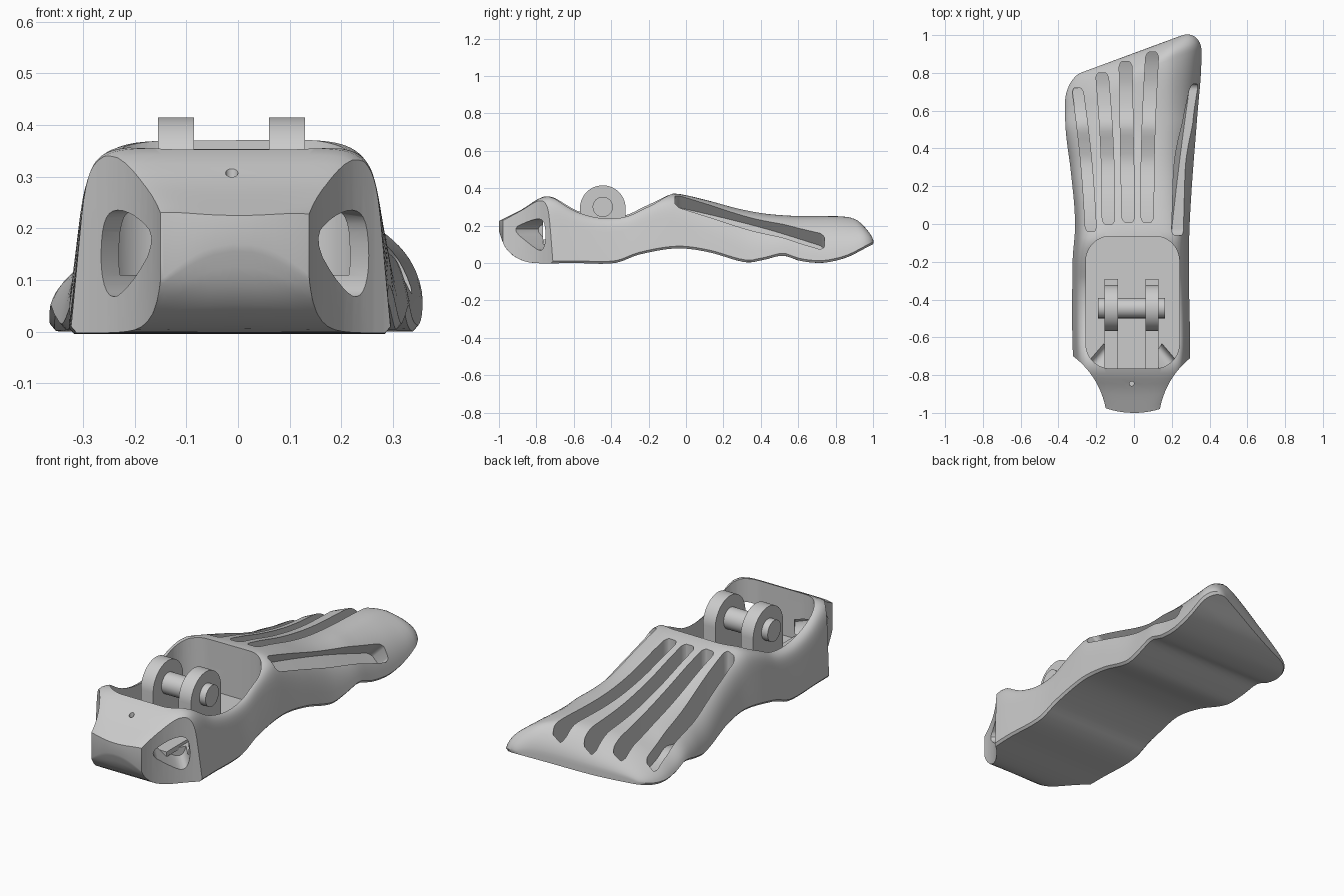
import bpy, bmesh
from math import sin, cos, pi, sqrt
from mathutils import Vector

if "Cube" in bpy.data.objects:
    bpy.data.objects.remove(bpy.data.objects["Cube"])


def mesh_object(name, verts, faces):
    bm = bmesh.new()
    vs = [bm.verts.new(v) for v in verts]
    for f in faces:
        bm.faces.new([vs[i] for i in f])
    bmesh.ops.recalc_face_normals(bm, faces=bm.faces)
    me = bpy.data.meshes.new(name)
    bm.to_mesh(me)
    bm.free()
    ob = bpy.data.objects.new(name, me)
    bpy.context.collection.objects.link(ob)
    return ob


def loft(name, rings, caps):
    n = len(rings[0])
    faces = [(r*n+i, r*n+(i+1) % n, (r+1)*n+(i+1) % n, (r+1)*n+i)
             for r in range(len(rings)-1) for i in range(n)]
    for base in (0, (len(rings)-1)*n):
        faces += [[base+i for i in f] for f in caps]
    return mesh_object(name, [v for r in rings for v in r], faces)


def prism(name, a, b):
    return loft(name, [a, b], [list(range(len(a)))])


def curve(*pts):
    """Smooth interpolation through (t, value) knots, clamped at the ends."""
    def tan(i):
        a, b = pts[max(i-1, 0)], pts[min(i+1, len(pts)-1)]
        return (b[1]-a[1])/(b[0]-a[0])

    def f(t):
        if t <= pts[0][0]: return pts[0][1]
        for i in range(len(pts)-1):
            (a, p), (b, q) = pts[i], pts[i+1]
            if t <= b:
                h = b-a
                u = (t-a)/h
                return ((2*u**3-3*u*u+1)*p + (u**3-2*u*u+u)*h*tan(i)
                        + (3*u*u-2*u**3)*q + (u**3-u*u)*h*tan(i+1))
        return pts[-1][1]
    return f


def clamp(v): return max(0.0, min(1.0, v))


# Foot profiles along the length
sole = curve((-1, .17), (-.97, .09), (-.91, .03), (-.82, .001), (-.6, 0), (-.38, 0), (-.25, .045),
             (-.05, .078), (.12, .058), (.32, .004), (.42, .018), (.52, .04), (.6, .014),
             (.68, .002), (.75, .003), (.86, .03), (.97, .085), (1, .1))
top = curve((-1, .225), (-.88, .285), (-.77, .352), (-.7, .352), (-.58, .285), (-.45, .252),
            (-.32, .262), (-.22, .31), (-.1, .365), (-.05, .372), (.1, .343), (.3, .297),
            (.5, .275), (.8, .275), (.92, .262), (1, .25))
drop = curve((-.1, 0), (.3, .05), (.7, .15), (1, .17))
left = curve((-1, -.24), (-.9, -.29), (-.72, -.322), (-.2, -.325), (0, -.312), (.3, -.333),
             (.6, -.362), (.9, -.365))
right = curve((-1, .22), (-.9, .27), (-.72, .295), (-.2, .29), (.1, .3), (.5, .335), (.7, .355), (.9, .358))
power = curve((-1, 4), (-.75, 9), (-.2, 9), (0, 5), (.3, 3), (.6, 2.5), (.9, 2.5))
SHEAR, TIP, M = .37, .905, 48


def section(s):
    """Closed cross-section: rounded upper arc, then the sole underneath."""
    e = clamp((s-.78)/(TIP-.78))
    shrink = .11*(1-sqrt(1-e*e))
    xl, xr = left(s)+shrink*.8, right(s)-shrink
    mid, half, n = (xl+xr)/2, (xr-xl)/2, power(s)
    k = SHEAR*clamp((s-.1)/.7)
    bow = clamp((-.8-s)/.2)*1.1
    up, low = [], []
    for i in range(M+1):
        c = cos(pi*i/M)
        px = (1 if c > 0 else -1)*(.5*abs(c)+.5*abs(c)**(2/n))
        pz = max(0, 1-abs(px)**n)**(1/n) if 0 < i < M else 0
        x = mid+half*px*(1-.1*pz)
        y = s+k*x+bow*x*x
        zb = sole(y)
        zt = top(y)-drop(y)*max(0, (.2-x)/.55)**1.2
        g0 = .74+.08*clamp((x+.1)/.3)
        g = clamp((s-g0)/(TIP-g0))
        zt = max(zb+.03, zb+.03+(zt-zb-.03)*sqrt(1-g*g))
        up.append((x, y, zb+.012+(zt-zb-.012)*pz))
        x = mid+(half-.01)*px
        y = s+k*x+bow*x*x
        low.append((x, y, sole(y)))
    return up+low[::-1]


N2 = 2*M+1
CAP = [(i, i+1, N2-i-1, N2-i) for i in range(M)]
stations = [-1, -.995, -.985] + [-.97+.03*i for i in range(60)] \
    + [.815, .83, .845, .86, .87, .88, .887, .893, .898, .902, .904, TIP]
foot = loft("foot_shell", [section(s) for s in stations], CAP)
cutters = []


# Ankle well
def round_rect(x0, x1, y0, y1, r, steps=12):
    pts = []
    for q, (cx, cy) in enumerate([(x1-r, y1-r), (x0+r, y1-r), (x0+r, y0+r), (x1-r, y0+r)]):
        pts += [(cx+r*cos(pi/2*(q+i/steps)), cy+r*sin(pi/2*(q+i/steps))) for i in range(steps+1)]
    return pts


rr = round_rect(-.255, .24, -.765, -.065, .13)
cutters.append(prism("well_cutter", [(x, y, .11) for x, y in rr], [(x, y, .7) for x, y in rr]))


# Deep grooves between the toe ribs
def slot(xa, ya, xb, yb, hw, bend=0, tilt=0, z=None, lo=0, hi=.5):
    d, w = Vector((sin(tilt), 0, cos(tilt))), Vector((cos(tilt), 0, -sin(tilt)))
    rings = []
    for i in range(41):
        t = i/40
        t = t*t*(3-2*t)
        y = ya+(yb-ya)*t
        c = Vector((xa+(xb-xa)*t+bend*sin(pi*t), y, z(y) if z else sole(y)+.046))
        h = hw*(.5+.5*sqrt(clamp(min(t, 1-t)/.03)))
        rings.append([c+w*a*h+d*b for a, b in ((-1, lo), (1, lo), (1, hi), (-1, hi))])
    cutters.append(loft("slot_cutter", rings, [(0, 1, 2, 3)]))


slot(-.228, -.04, -.30, .72, .029, .01)
slot(-.135, 0, -.17, .80, .033, .01)
slot(-.03, .01, -.045, .86, .034, 0)
slot(.07, .01, .097, .91, .034, -.008)
side_z = curve((-.06, .34), (.2, .28), (.45, .215), (.74, .125))
slot(.235, -.06, .335, .74, .045, -.004, pi/4, side_z, -.1, .2)


# Concave heel corners with rounded triangular holes
def smooth(p, n=2):
    for _ in range(n):
        p = [q for a, b in zip(p, p[1:]+p[:1])
             for q in ((.75*a[0]+.25*b[0], .75*a[1]+.25*b[1]), (.25*a[0]+.75*b[0], .25*a[1]+.75*b[1]))]
    return p


def disc(axis, centre, r, n=64):
    u = Vector((0, 1, 0)) if axis == 'X' else Vector((1, 0, 0))
    v = Vector((0, 0, 1)) if axis == 'X' else Vector((0, 1, 0))
    return [Vector(centre)+u*r*cos(2*pi*i/n)+v*r*sin(2*pi*i/n) for i in range(n)]


def rod(name, axis, a, b, r, n=64):
    return prism(name, disc(axis, a, r, n), disc(axis, b, r, n))


tri = smooth([(-.125, .18), (-.03, .225), (.05, .24), (.085, .21), (.09, .11), (.06, .06), (.0, .085)])
for m in (1, -1):
    ox = -.012 if m < 0 else 0
    cutters.append(rod("heel_corner_cutter", 'Z', (m*.58+ox, -1.06, -.2), (m*.58+ox, -1.06, .7), .45, 96))
    ends = [[(m*(.215+.52*a+.65*t)+ox, -.835+.85*a-.76*t, z) for a, z in tri] for t in (-.17, .3)]
    cutters.append(prism("heel_hole_cutter", *ends))

# Small pin hole in the heel top
cutters.append(rod("pin_hole_cutter", 'Z', (-.012, -.845, .2), (-.012, -.845, .5), .012, 20))

for c in cutters:
    c.hide_render = True
    md = foot.modifiers.new("cut", 'BOOLEAN')
    md.operation, md.solver, md.object = 'DIFFERENCE', 'EXACT', c
    bpy.context.view_layer.objects.active = foot
    bpy.ops.object.modifier_apply(modifier=md.name)
    bpy.data.objects.remove(c)

# Ankle hinge: two lugs on low rails, joined by a pin
smooth_parts = [foot]
for name, x0, x1 in (("hinge_lug_left", -.155, -.085), ("hinge_lug_right", .06, .13)):
    prof = [(-.445+.122*cos(pi*i/32), .293+.122*sin(pi*i/32)) for i in range(33)] + [(-.567, .1), (-.323, .1)]
    smooth_parts.append(prism(name, [(x0, y, z) for y, z in prof], [(x1, y, z) for y, z in prof]))
    rail = [(-.765, .1), (-.29, .1), (-.29, .125), (-.765, .125)]
    prism(name.replace("lug", "rail"), [(x0, y, z) for y, z in rail], [(x1, y, z) for y, z in rail])
smooth_parts.append(rod("hinge_pin", 'X', (-.19, -.445, .3), (.165, -.445, .3), .054))

bpy.ops.object.select_all(action='DESELECT')
for o in smooth_parts:
    o.select_set(True)
bpy.context.view_layer.objects.active = foot
bpy.ops.object.shade_smooth_by_angle(angle=.6)
